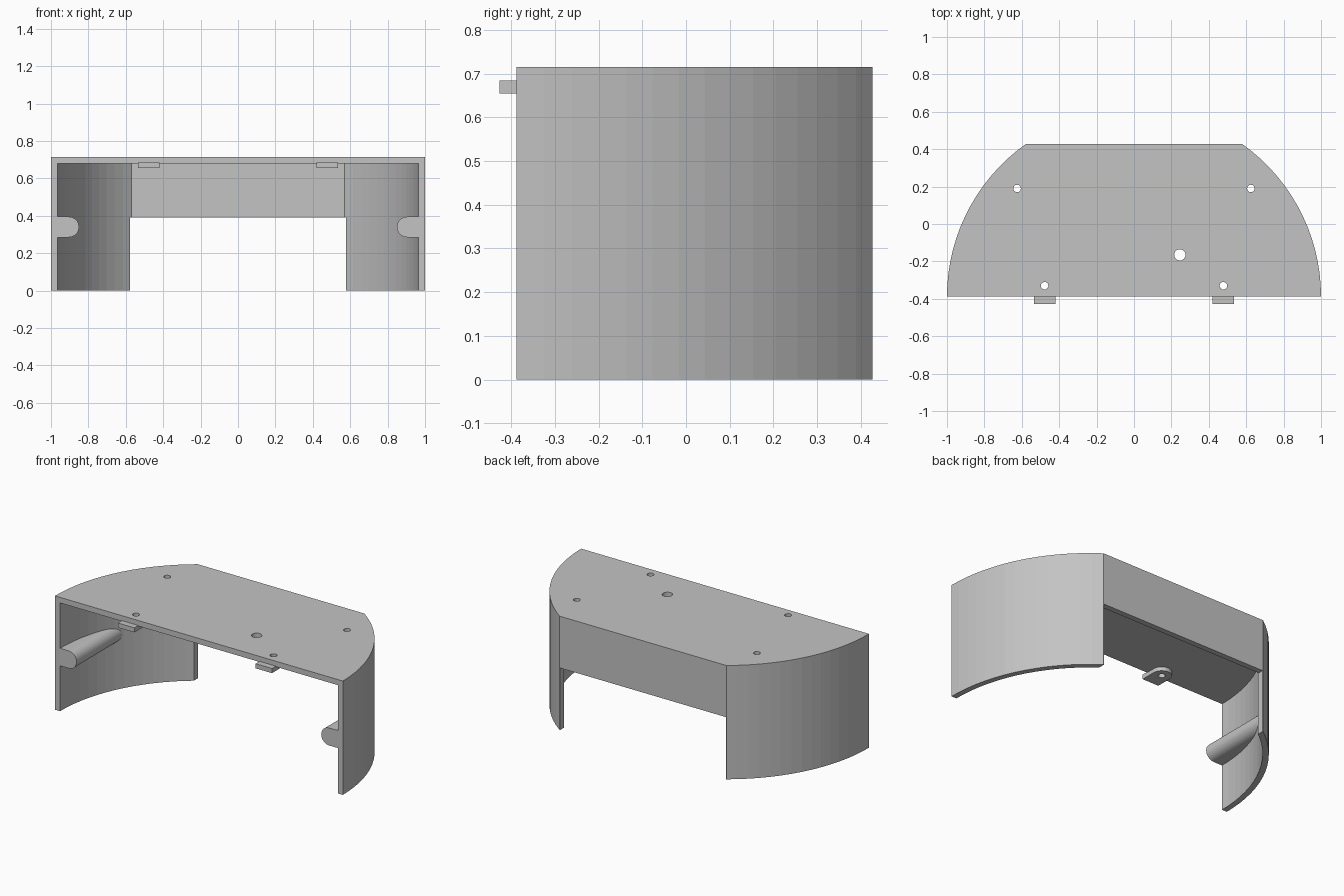
import bpy, bmesh, math
from mathutils import Matrix

cube = bpy.data.objects.get("Cube")
if cube:
    bpy.data.objects.remove(cube, do_unlink=True)

grey = bpy.data.materials.new("plain grey")
grey.use_nodes = True
colour = (0.55, 0.55, 0.55, 1)
grey.diffuse_color = colour
grey.node_tree.nodes["Principled BSDF"].inputs["Base Color"].default_value = colour

FRONT, BACK, HEIGHT, WALL = -0.388, 0.427, 0.715, 0.035
TAB_X, BOSS_X, BOSS_Z = 0.478, 0.905, 0.34


def prism(name, outline, low, high, along_y=False):
    """Extrude a flat outline along z, or an (x, z) outline along y."""
    bm = bmesh.new()
    face = bm.faces.new([bm.verts.new((a, b, low)) for a, b in outline])
    ext = bmesh.ops.extrude_face_region(bm, geom=[face])["geom"]
    bmesh.ops.translate(bm, vec=(0, 0, high - low),
                        verts=[v for v in ext if isinstance(v, bmesh.types.BMVert)])
    if along_y:
        for v in bm.verts:
            v.co.y, v.co.z = v.co.z, v.co.y
    bmesh.ops.recalc_face_normals(bm, faces=bm.faces)
    mesh = bpy.data.meshes.new(name)
    bm.to_mesh(mesh)
    bm.free()
    mesh.materials.append(grey)
    obj = bpy.data.objects.new(name, mesh)
    bpy.context.collection.objects.link(obj)
    return obj


def arc(x, y, r, start, end, steps):
    angles = [math.radians(start + (end - start) * i / steps) for i in range(steps + 1)]
    return [(x + r * math.cos(a), y + r * math.sin(a)) for a in angles]


def circle(x, y, r, sides=24):
    return arc(x, y, r, 0, 360, sides)[:-1]


def half_round(r, back, front=FRONT):
    """Half disc with its rear cut off straight."""
    stop = math.degrees(math.asin((back - FRONT) / r))
    side = arc(0, FRONT, r, 0, stop, 15)
    if front < FRONT:
        side.insert(0, (r, front))
    return side + [(-x, y) for x, y in reversed(side)]


def rectangle(x0, x1, y0, y1):
    return [(x0, y0), (x1, y0), (x1, y1), (x0, y1)]


def boolean(target, cutter, operation="DIFFERENCE"):
    mod = target.modifiers.new("cut", "BOOLEAN")
    mod.operation, mod.object, mod.solver = operation, cutter, "EXACT"
    bpy.context.view_layer.objects.active = target
    bpy.ops.object.modifier_apply(modifier=mod.name)


# Curved cover: outer shape, hollow inside, open notch low in the back
shell = prism("cover_shell", half_round(1, BACK), 0, HEIGHT)
hollow = prism("hollow_cutter", half_round(1 - WALL, BACK - WALL, FRONT - 0.1), -0.1, HEIGHT - WALL)
notch = prism("notch_cutter", rectangle(-0.577, 0.577, 0, 0.6), -0.1, 0.39)
boolean(shell, hollow)
boolean(shell, notch)
cutters = [hollow, notch]

# Holes through the top plate
for x, y, r in [(-0.625, 0.19, 0.02), (0.625, 0.19, 0.02), (0.245, -0.165, 0.03),
                (-TAB_X, -0.33, 0.02), (TAB_X, -0.33, 0.02)]:
    hole = prism("top_hole_cutter", circle(x, y, r), 0.6, 0.8)
    boolean(shell, hole)
    cutters.append(hole)

for side, s in (("left", 1), ("right", -1)):
    # Rounded locating tab under the front edge
    outline = [(TAB_X + 0.057, -0.427)] + arc(TAB_X, -0.33, 0.057, 0, 180, 16) + [(TAB_X - 0.057, -0.427)]
    tab = prism(side + "_front_tab", [(s * x, y) for x, y in outline], 0.655, 0.684)
    tab_hole = prism("tab_hole_cutter", circle(s * TAB_X, -0.33, 0.02), 0.6, 0.8)
    boolean(tab, tab_hole)

    # Screw boss running back until it meets the curved wall
    outline = [(1, BOSS_Z + 0.055)] + arc(BOSS_X, BOSS_Z, 0.055, 90, 270, 16) + [(1, BOSS_Z - 0.055)]
    boss = prism(side + "_screw_boss", [(s * x, z) for x, z in outline], FRONT, 0.2, True)
    inside = prism("boss_trim", half_round(1 - WALL + 0.002, BACK - WALL, FRONT - 0.1), 0, HEIGHT)
    boolean(boss, inside, "INTERSECT")

    # Round screw hole and wider hexagonal pocket leaving through the wall
    screw = prism("screw_cutter", circle(s * BOSS_X, BOSS_Z, 0.021), FRONT - 0.1, 0, True)
    pocket = prism("pocket_cutter", circle(s * BOSS_X, BOSS_Z, 0.03, 6), -0.25, 0.3, True)
    for part in (boss, shell):
        boolean(part, screw)
        boolean(part, pocket)
    cutters += [tab_hole, inside, screw, pocket]

for cutter in cutters:
    bpy.data.objects.remove(cutter, do_unlink=True)
